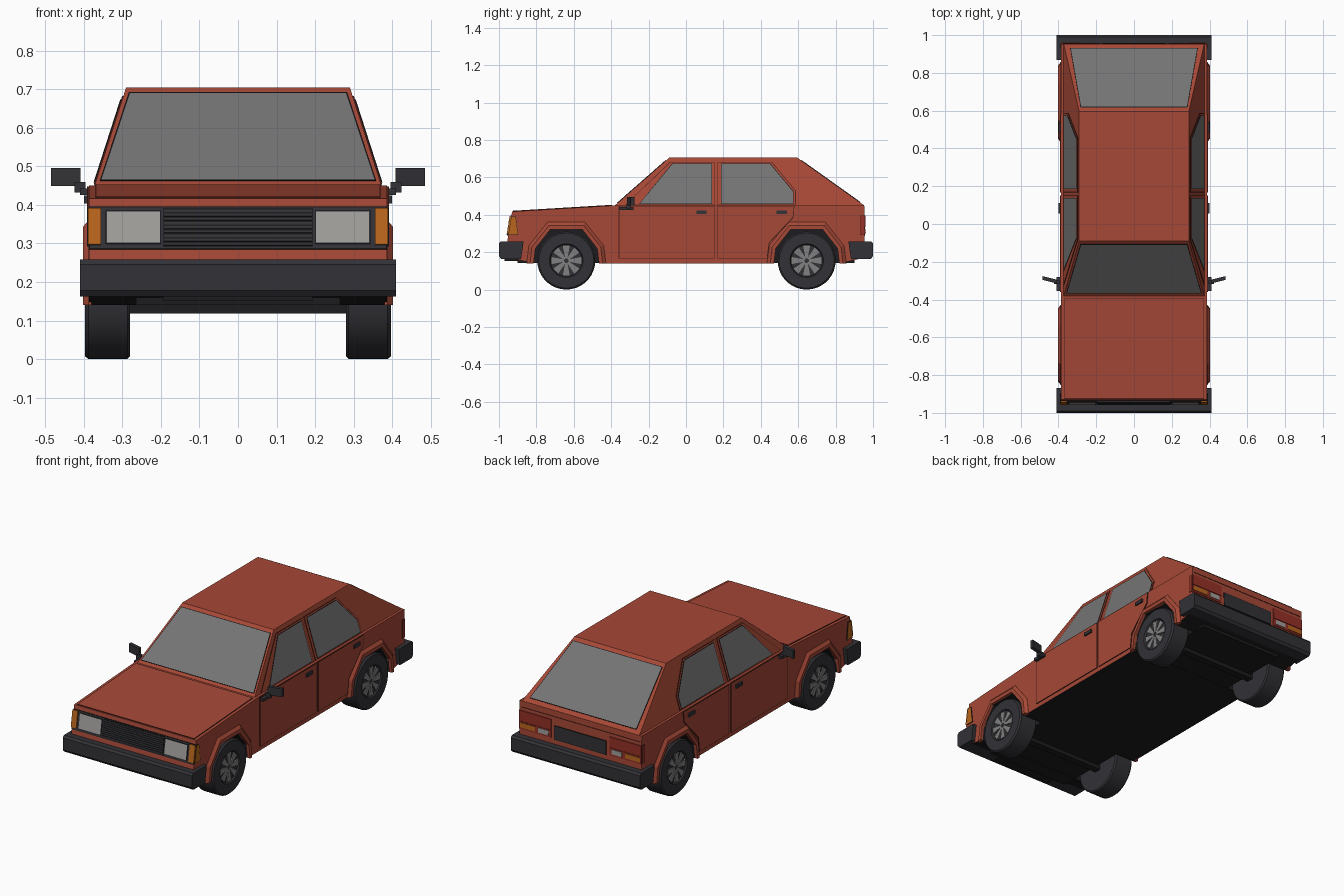
import bpy, bmesh, math
from mathutils import Vector

if "Cube" in bpy.data.objects:
    bpy.data.objects.remove(bpy.data.objects["Cube"])


def material(name, r, g, b):
    m = bpy.data.materials.new(name)
    m.use_nodes = True
    m.diffuse_color = (r, g, b, 1)
    m.node_tree.nodes["Principled BSDF"].inputs["Base Color"].default_value = (r, g, b, 1)
    return m


PAINT = material("brick red paint", .38, .065, .037)
GLASS = material("grey glass", .175, .175, .175)
PLASTIC = material("dark plastic", .032, .032, .038)
BLACK = material("underbody black", .012, .012, .013)
LAMP = material("lamp white", .36, .35, .335)
AMBER = material("amber lens", .48, .13, .012)
METAL = material("wheel grey", .22, .22, .22)
RED = material("red lens", .3, .03, .02)
SEAM = material("dark red seam", .07, .014, .01)


def finish(bm, name, *mats):
    bmesh.ops.recalc_face_normals(bm, faces=bm.faces)
    mesh = bpy.data.meshes.new(name)
    bm.to_mesh(mesh)
    bm.free()
    for m in mats:
        mesh.materials.append(m)
    ob = bpy.data.objects.new(name, mesh)
    bpy.context.collection.objects.link(ob)
    return ob


def box(name, mat, x, y, z):
    bm = bmesh.new()
    bmesh.ops.create_cube(bm, size=1)
    for v in bm.verts:
        v.co = [(a + b) / 2 + c * (b - a) for (a, b), c in zip((x, y, z), v.co)]
    return finish(bm, name, mat)


def prism(bm, profile, x0, x1):
    """Extrude a (y, z) profile across the car."""
    a, b = ([bm.verts.new((x, y, z)) for y, z in profile] for x in (x0, x1))
    bm.faces.new(a)
    bm.faces.new(b)
    for i in range(len(a)):
        bm.faces.new((a[i - 1], a[i], b[i], b[i - 1]))
    bmesh.ops.recalc_face_normals(bm, faces=bm.faces)


def plate(name, pts, t, mat, rim=None, w=.005):
    """Thin flat panel standing t proud of a surface, with an optional coloured rim."""
    bm = bmesh.new()
    face = bm.faces.new([bm.verts.new(p) for p in pts])
    face.normal_update()
    if face.normal.dot(face.calc_center_median() - Vector((0, 0, .3))) < 0:
        face.normal_flip()
    n = face.normal.copy()
    top = bmesh.ops.extrude_face_region(bm, geom=[face], use_keep_orig=True)["geom"]
    for v in [g for g in top if isinstance(g, bmesh.types.BMVert)]:
        v.co += n * t
    if rim:
        cap = [g for g in top if isinstance(g, bmesh.types.BMFace)][0]
        for f in bm.faces:
            f.material_index = 1
        cap.material_index = 0
        ring = bmesh.ops.inset_individual(bm, faces=[cap], thickness=w)["faces"]
        for f in ring:
            f.material_index = 1
        cap.material_index = 0
    return finish(bm, name, mat, rim or mat)


SIDE, BELT, ROOF = .387, .45, .705
AXLES = {"front": -.64, "rear": .645}
ARCH = [(-.175, .14), (-.165, .22), (-.085, .322), (.085, .322), (.165, .22), (.175, .14)]


# Lower body with wheel arches
def arch_at(y):
    return [(y + a, z) for a, z in ARCH]


profile = [(-.955, .26), (-.93, .417), (-.38, BELT), (.953, BELT), (.955, .17)]
profile += arch_at(AXLES["rear"])[::-1] + arch_at(AXLES["front"])[::-1] + [(-.94, .17)]
bm = bmesh.new()
prism(bm, profile, -SIDE, SIDE)
for f in bm.faces:
    c = f.calc_center_median()
    if abs(f.normal.x) < .5 and c.z < .33 and abs(c.y) < .93:
        f.material_index = 1
finish(bm, "lower_body", PAINT, BLACK)
box("floor_pan", BLACK, (-.265, .265), (-.9, .9), (.141, .4))


# Cabin with inward leaning sides
def cabin_x(z):
    return .372 - (z - BELT) / (ROOF - BELT) * .082


bm = bmesh.new()
prism(bm, [(-.38, BELT), (-.09, ROOF), (.595, ROOF), (.953, BELT)], -1, 1)
for v in bm.verts:
    v.co.x *= cabin_x(v.co.z)
finish(bm, "cabin", PAINT)


def slope(y0, z0, y1, z1):
    """Map (x, z) onto a slanted cross panel."""
    return lambda x, z: (x, y0 + (z - z0) / (z1 - z0) * (y1 - y0), z)


def quad(surface, x0, x1, z0, z1, x2=None, x3=None):
    x2, x3 = x1 if x2 is None else x2, x0 if x3 is None else x3
    return [surface(x0, z0), surface(x1, z0), surface(x2, z1), surface(x3, z1)]


screen = slope(-.38, BELT, -.09, ROOF)
hatch = slope(.953, BELT, .595, ROOF)
nose = slope(-.955, .26, -.93, .417)
tail = slope(.955, .17, .953, BELT)

plate("windshield", quad(screen, -.358, .358, .462, .69, .283, -.283), .003, GLASS, BLACK)
plate("rear_window", quad(hatch, -.338, .338, .466, .69, .283, -.283), .003, GLASS, BLACK)


def hood_z(y):
    return .417 + (y + .93) * .06


plate("hood", [(x, y, hood_z(y)) for x, y in
               ((-.37, -.925), (.37, -.925), (.37, -.395), (-.37, -.395))], .004, PAINT, SEAM, .004)

# Grille and front lamps
plate("front_panel", quad(nose, -.387, .387, .285, .395), .004, PLASTIC, BLACK, .004)
plate("grille_back", quad(nose, -.195, .195, .29, .391), .006, BLACK)
for i in range(9):
    z = .294 + i * .0108
    plate(f"grille_slat_{i + 1}", quad(nose, -.192, .192, z, z + .006), .0095, PLASTIC)

# Tail panel
plate("number_plate_recess", quad(tail, -.165, .165, .285, .365), .004, PLASTIC, BLACK)
plate("hatch_seam", quad(tail, -.375, .375, .413, .416), .002, SEAM)

# Bumpers, with softened outer edges
for end, d in (("front", -1), ("rear", 1)):
    bm = bmesh.new()
    prism(bm, [(d * y, z) for y, z in ((.868, .258), (.99, .258), (1, .246), (1, .178),
                                       (.988, .163), (.882, .163))], -.41, .41)
    finish(bm, end + "_bumper", PLASTIC)
box("front_air_slot", BLACK, (-.195, .195), (-.97, -.9), (.152, .165))

# Door and window outlines as (y, z)
DOORS = {"front": [(-.36, .165), (.152, .165), (.152, .448), (-.36, .448)],
         "rear": [(.168, .165), (.435, .165), (.447, .25), (.575, .385), (.58, .448), (.168, .448)]}
FRAMES = {"front": [(-.325, .452), (-.085, .682), (.152, .682), (.152, .452)],
          "rear": [(.168, .452), (.168, .682), (.46, .682), (.587, .528), (.587, .452)]}
WINDOWS = {"front": [(-.25, .457), (-.075, .672), (.138, .672), (.138, .457)],
           "rear": [(.186, .457), (.186, .672), (.452, .672), (.575, .524), (.575, .457)]}
HANDLES = {"front": .055, "rear": .485}
FLARE_OUT = [(-.212, .14), (-.2, .235), (-.1, .36), (.1, .36), (.2, .235), (.212, .14)]
FLARE_MID = [(-.194, .14), (-.184, .228), (-.093, .343), (.093, .343), (.184, .228), (.194, .14)]


def flare(name, s, y):
    rings = ((.38, FLARE_OUT), (.388, FLARE_OUT), (.402, FLARE_MID), (.402, ARCH), (.38, ARCH))
    bm = bmesh.new()
    loops = [[bm.verts.new((s * x, y + a, z)) for a, z in pts] for x, pts in rings]
    for i, loop in enumerate(loops):
        for j in range(len(loop) - 1):
            prev = loops[i - 1]
            bm.faces.new((prev[j], prev[j + 1], loop[j + 1], loop[j]))
    for k in (0, -1):
        bm.faces.new([loop[k] for loop in loops])
    finish(bm, name, PAINT)


def wheel(name, s, y):
    # Lathed tyre with a shallow dish
    section = [(.28, 0), (.28, .148), (.287, .155), (.388, .155), (.397, .147),
               (.397, .09), (.388, .084), (.388, 0)]
    bm = bmesh.new()
    vs = [bm.verts.new((s * x, y, .155 + r)) for x, r in section]
    edges = [bm.edges.new(p) for p in zip(vs, vs[1:])]
    bmesh.ops.spin(bm, geom=vs + edges, cent=(0, y, .155), axis=(1, 0, 0),
                   angle=math.tau, steps=36)
    bmesh.ops.remove_doubles(bm, verts=bm.verts, dist=.0001)
    tyre = finish(bm, name + "_tyre", PLASTIC)
    bpy.ops.object.select_all(action="DESELECT")
    tyre.select_set(True)
    bpy.context.view_layer.objects.active = tyre
    bpy.ops.object.shade_smooth_by_angle(angle=math.radians(30))
    # Eight tapered spokes
    bm = bmesh.new()
    for i in range(8):
        a = math.tau * i / 8
        pts = []
        for r, w in ((.012, -.006), (.08, -.019), (.08, .019), (.012, .006)):
            pts.append((y + r * math.cos(a) - w * math.sin(a), .155 + r * math.sin(a) + w * math.cos(a)))
        prism(bm, pts, s * .387, s * .394)
    finish(bm, name + "_spokes", METAL)


for side, s in (("left", 1), ("right", -1)):
    for end, y in AXLES.items():
        tag = f"{side}_{end}"
        flare(tag + "_arch_flare", s, y)
        wheel(tag + "_wheel", s, y)
        # Door skin, window frame, glass and handle
        plate(tag + "_door", [(s * SIDE, a, z) for a, z in DOORS[end]], .004, PAINT, SEAM, .005)
        plate(tag + "_door_frame", [(s * cabin_x(z), a, z) for a, z in FRAMES[end]],
              .003, PAINT, SEAM, .004)
        plate(tag + "_window", [(s * cabin_x(z), a, z) for a, z in WINDOWS[end]],
              .005, GLASS, BLACK, .004)
        h = HANDLES[end]
        box(tag + "_door_handle", PLASTIC, (s * .385, s * .399), (h, h + .055), (.404, .424))
    # Front lamps
    plate(side + "_headlight", quad(nose, s * .2, s * .343, .298, .384), .009, LAMP, PLASTIC, .004)
    plate(side + "_turn_signal", quad(nose, s * .355, s * .389, .296, .391), .009, AMBER)
    plate(side + "_turn_signal_wrap", [(s * SIDE, y, z) for y, z in
          ((-.95, .292), (-.898, .292), (-.91, .391), (-.934, .391))], .004, AMBER, BLACK, .003)
    # Tail lamps
    plate(side + "_tail_light", quad(tail, s * .185, s * .386, .335, .395), .005, RED)
    plate(side + "_tail_lower", quad(tail, s * .185, s * .386, .29, .333), .004, RED)
    plate(side + "_rear_turn_signal", quad(tail, s * .285, s * .38, .3, .327), .007, AMBER)
    plate(side + "_reversing_light", quad(tail, s * .2, s * .265, .3, .327), .007, LAMP)
    plate(side + "_tail_light_wrap", [(s * SIDE, y, z) for y, z in
          ((.93, .292), (.954, .292), (.954, .395), (.93, .395))], .003, RED, SEAM, .003)
    # Mirror on a short stalk, head swept slightly back
    box(side + "_mirror_base", PLASTIC, (s * .37, s * .41), (-.355, -.28), (.426, .442))
    box(side + "_mirror_stalk", PLASTIC, (s * .395, s * .424), (-.318, -.298), (.432, .46))
    head = box(side + "_mirror_head", PLASTIC, (s * .408, s * .485), (-.01, .01), (.449, .496))
    for v in head.data.vertices:
        v.co.y += -.305 + (abs(v.co.x) - .408) * .25

# Axle beams
for end, y in AXLES.items():
    box(end + "_axle", BLACK, (-.285, .285), (y - .02, y + .02), (.118, .155))
